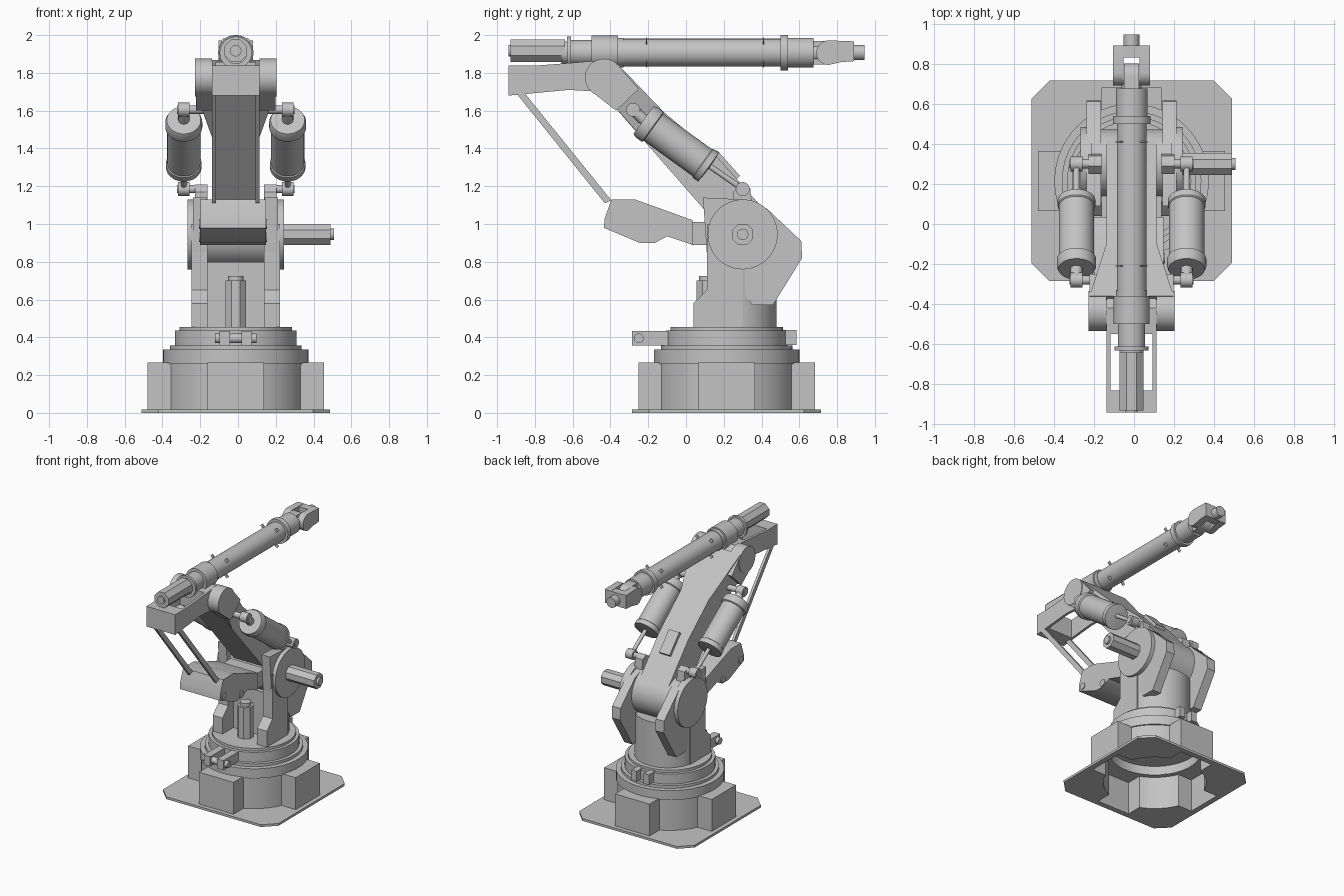
import bpy, bmesh, math
from mathutils import Vector, Matrix

if "Cube" in bpy.data.objects:
    bpy.data.objects.remove(bpy.data.objects["Cube"])

grey = bpy.data.materials.new("machine grey")
grey.use_nodes = True
grey.diffuse_color = (0.55, 0.55, 0.55, 1)
grey.node_tree.nodes["Principled BSDF"].inputs["Base Color"].default_value = (0.55, 0.55, 0.55, 1)

C = -0.012                     # symmetry plane of the machine
BASE_Y = 0.215                 # turning axis
SHOULDER = (0.30, 0.945)       # joints as (y, z)
ELBOW = (-0.435, 1.775)
ARM_Z = 1.907


def finish(bm, name):
    bmesh.ops.remove_doubles(bm, verts=bm.verts, dist=1e-5)
    bmesh.ops.recalc_face_normals(bm, faces=bm.faces)
    mesh = bpy.data.meshes.new(name)
    bm.to_mesh(mesh)
    bm.free()
    mesh.materials.append(grey)
    obj = bpy.data.objects.new(name, mesh)
    bpy.context.collection.objects.link(obj)
    bpy.ops.object.select_all(action="DESELECT")
    obj.select_set(True)
    bpy.context.view_layer.objects.active = obj
    bpy.ops.object.shade_smooth_by_angle(angle=math.radians(32))
    return obj


def prism(name, profile, x0, x1):
    """Side profile of (y, z) points, extruded from x0 to x1."""
    bm = bmesh.new()
    face = bm.faces.new([bm.verts.new((x0, y, z)) for y, z in profile])
    new = bmesh.ops.extrude_face_region(bm, geom=[face])["geom"]
    bmesh.ops.translate(bm, verts=[v for v in new if isinstance(v, bmesh.types.BMVert)], vec=(x1 - x0, 0, 0))
    return finish(bm, name)


def centred(name, profile, half):
    return prism(name, profile, C - half, C + half)


def box(name, x0, x1, y0, y1, z0, z1):
    return prism(name, [(y0, z0), (y1, z0), (y1, z1), (y0, z1)], x0, x1)


def slab(name, loops, z0, z1):
    """Plan outline, with optional hole loops, extruded upward."""
    bm = bmesh.new()
    edges = []
    for loop in loops:
        vs = [bm.verts.new((x, y, z0)) for x, y in loop]
        edges += [bm.edges.new((vs[i - 1], vs[i])) for i in range(len(vs))]
    bmesh.ops.triangle_fill(bm, edges=edges, use_beauty=True)
    new = bmesh.ops.extrude_face_region(bm, geom=bm.faces[:])["geom"]
    bmesh.ops.translate(bm, verts=[v for v in new if isinstance(v, bmesh.types.BMVert)], vec=(0, 0, z1 - z0))
    return finish(bm, name)


def lathe(name, profile, origin, axis, sides=48, turn=0.0):
    """Profile of (radius, distance) points spun about an axis."""
    bm = bmesh.new()
    vs = [bm.verts.new((r, 0, h)) for r, h in profile]
    edges = [bm.edges.new(pair) for pair in zip(vs, vs[1:])]
    bmesh.ops.spin(bm, geom=vs + edges, axis=(0, 0, 1), cent=(0, 0, 0), steps=sides, angle=math.tau)
    place = Matrix.Translation(origin) @ Vector(axis).to_track_quat("Z", "Y").to_matrix().to_4x4()
    bmesh.ops.transform(bm, matrix=place @ Matrix.Rotation(turn, 4, "Z"), verts=bm.verts)
    return finish(bm, name)


def rod(name, a, b, r, sides=32, turn=0.0):
    d = Vector(b) - Vector(a)
    return lathe(name, [(0, 0), (r, 0), (r, d.length), (0, d.length)], a, d, sides, turn)


def arc(cx, cy, r, a0, a1, n):
    return [(cx + r * math.cos(a0 + (a1 - a0) * i / n), cy + r * math.sin(a0 + (a1 - a0) * i / n)) for i in range(n + 1)]


def base_outline(r, reach, half):
    """Round drum with four square blocks."""
    pts, a = [], math.asin(half / r)
    for k in range(4):
        quarter = [(reach, -half), (reach, half)] + arc(0, 0, r, a, math.pi / 2 - a, 10)
        for x, y in quarter:
            c, s = ((1, 0), (0, 1), (-1, 0), (0, -1))[k]
            pts.append((C + c * x - s * y, BASE_Y + s * x + c * y))
    return pts


# Hollow base
plate = []
for sx, sy in ((1, 1), (-1, 1), (-1, -1), (1, -1)):
    corner = [(C + sx * 0.5, BASE_Y + sy * 0.41), (C + sx * 0.41, BASE_Y + sy * 0.5)]
    plate += corner if sx * sy > 0 else corner[::-1]
outer, inner = base_outline(0.375, 0.467, 0.15), base_outline(0.365, 0.457, 0.14)
slab("base_plate", [plate, inner], 0, 0.018)
slab("base_drum", [outer, inner], 0.005, 0.268)
slab("base_drum_top", [outer, arc(C, BASE_Y, 0.33, 0, math.tau * 47 / 48, 47)], 0.255, 0.268)

# Stepped turntable
lathe("turntable", [(0, 0.325), (0.33, 0.325), (0.33, 0.26), (0.385, 0.26), (0.385, 0.335), (0.348, 0.335),
                    (0.348, 0.357), (0.322, 0.357), (0.322, 0.435), (0.298, 0.435), (0.298, 0.455), (0, 0.455)],
      (C, BASE_Y, 0), (0, 0, 1), 64)
for s in (-1, 1):
    box("front_clamp", C + s * 0.03, C + s * 0.085, -0.285, -0.08, 0.357, 0.433)
    box("rear_clamp", C + s * 0.03, C + s * 0.075, 0.5, 0.585, 0.36, 0.44)
rod("clamp_bolt", (C - 0.11, -0.25, 0.395), (C + 0.11, -0.25, 0.395), 0.026)

# Column and shoulder housing
slab("column", [arc(C, 0.245, 0.235, -0.3, math.pi + 0.3, 32)], 0.455, 0.8)
rod("upright_motor", (C, 0.11, 0.455), (C, 0.11, 0.7), 0.06, 8, math.pi / 8)
rod("upright_motor_cap", (C, 0.11, 0.7), (C, 0.11, 0.725), 0.04)
sy, sz = SHOULDER
for s in (-1, 1):
    prism("column_gusset", [(0.04, 0.455), (0.04, 0.58), (0.11, 0.65), (0.11, 1.0), (0.3, 1.0), (0.3, 0.455)],
          C + s * 0.15, C + s * 0.235)
    prism("shoulder_flank", [(0.09, 1.14), (0.3, 1.13), (0.43, 1.08), (0.61, 0.91), (0.615, 0.82), (0.46, 0.57),
                             (0.35, 0.57), (0.2, 0.8), (0.11, 0.85)], C + s * 0.153, C + s * 0.225)
    rod("shoulder_disc", (C + s * 0.2, sy, sz), (C + s * 0.255, sy, sz), 0.185, 64)
rod("shoulder_hub", (C - 0.155, sy, sz), (C + 0.155, sy, sz), 0.172, 64)
rod("side_motor", (0.24, sy, sz), (0.49, sy, sz), 0.06, 8, math.pi / 8)
rod("side_motor_tip", (0.48, sy, sz), (0.507, sy, sz), 0.03)

# Crank lever and link rods
prism("crank_lever", [(-0.435, 0.98), (-0.43, 1.03), (-0.395, 1.13), (-0.27, 1.13), (0.035, 1.02), (0.035, 0.89),
                      (-0.1, 0.935), (-0.165, 0.9), (-0.245, 0.9)], -0.2, 0.148)
box("crank_joint", C - 0.15, C + 0.15, 0.03, 0.2, 0.89, 1.01)
for y, z in ((-0.39, 1.0), (-0.17, 0.93)):
    rod("crank_pin", (-0.206, y, z), (0.154, y, z), 0.026)
for s in (-1, 1):
    prism("link_rod", [(-0.905, 1.7), (-0.86, 1.7), (-0.395, 1.125), (-0.43, 1.11)], C + s * 0.105, C + s * 0.125)

# Lower arm
centred("lower_arm", [(-0.44, 1.69), (-0.34, 1.8), (-0.185, 1.65), (0.17, 1.35), (0.427, 1.06), SHOULDER, (0.205, 0.952)], 0.125)
flare = centred("arm_flare", [(-0.44, 1.69), (-0.36, 1.845), (-0.1, 1.575), (-0.235, 1.46)], 0.21)
for v in flare.data.vertices:
    if v.co.z < 1.6:
        v.co.x = C + (v.co.x - C) * 0.6
centred("arm_back_plate", [(0.14, 1.37), (0.165, 1.39), (0.285, 1.255), (0.26, 1.23)], 0.045)
ey, ez = ELBOW
for s in (-1, 1):
    rod("elbow_ear", (C + s * 0.125, ey, ez), (C + s * 0.215, ey, ez), 0.1, 48)
    prism("elbow_cheek", [(-0.505, 1.705), (-0.365, 1.845), (-0.25, 1.715), (-0.37, 1.6)], C + s * 0.123, C + s * 0.21)

# Upper arm bracket
side = [(-0.94, 1.68), (-0.94, 1.838), (-0.8, 1.838), (-0.52, 1.86), (-0.42, 1.868), (-0.35, 1.8), (-0.45, 1.7), (-0.62, 1.71)]
for s in (-1, 1):
    prism("bracket_wall", side, C + s * 0.105, C + s * 0.125)
centred("bracket_front", [(-0.94, 1.68), (-0.94, 1.838), (-0.83, 1.838), (-0.83, 1.69)], 0.125)
centred("bracket_rear", [(-0.55, 1.706), (-0.55, 1.858)] + side[4:7], 0.125)

# Forearm
lathe("forearm", [(0, -0.66), (0.06, -0.66), (0.06, -0.63), (0.085, -0.63), (0.085, -0.61), (0.068, -0.61), (0.068, -0.5),
                  (0.09, -0.5), (0.09, -0.36), (0.078, -0.36), (0.078, -0.33), (0.074, -0.33), (0.074, 0.5),
                  (0.094, 0.5), (0.094, 0.54), (0.079, 0.54), (0.079, 0.675), (0.05, 0.675), (0.05, 0.7), (0, 0.7)],
      (C, 0, ARM_Z), (0, 1, 0), 48)
rod("wrist_motor", (C, -0.93, ARM_Z + 0.01), (C, -0.64, ARM_Z + 0.01), 0.064, 8, math.pi / 8)
rod("wrist_motor_tip", (C, -0.94, ARM_Z + 0.01), (C, -0.92, ARM_Z + 0.01), 0.03)
for y in (-0.21, 0.41):
    for k in range(4):
        a = math.pi / 4 + k * math.pi / 2
        tab = box("hose_tab", -0.012, 0.012, y - 0.003, y + 0.003, 0.06, 0.1)
        tab.matrix_world = Matrix.Translation((C, 0, ARM_Z)) @ Matrix.Rotation(a, 4, "Y")

# Wrist
centred("wrist_knuckle", arc(0.74, ARM_Z, 0.062, -math.pi / 2, math.pi / 2, 12) + [(0.66, ARM_Z + 0.062), (0.66, ARM_Z - 0.062)], 0.038)
for s in (-1, 1):
    prism("wrist_cheek", arc(0.755, ARM_Z, 0.065, math.pi / 2, math.pi * 1.5, 14)
          + [(0.82, ARM_Z - 0.05), (0.89, ARM_Z - 0.045), (0.89, ARM_Z + 0.06)], C + s * 0.04, C + s * 0.092)
box("wrist_bridge", C - 0.09, C + 0.09, 0.83, 0.89, ARM_Z - 0.044, ARM_Z + 0.059)
rod("tool_flange", (C, 0.88, ARM_Z), (C, 0.945, ARM_Z), 0.04)

# Balance cylinders
top, low = Vector((0, -0.28, 1.605)), Vector((0, 0.30, 1.185))
axis = (low - top).normalized()
for s in (-1, 1):
    off = Vector((C + s * 0.275, 0, 0))
    body = off + Vector((0, -0.225, 1.55))
    lathe("balance_cylinder", [(0, 0), (0.09, 0), (0.098, 0.02), (0.098, 0.06), (0.088, 0.065), (0.088, 0.385),
                               (0.094, 0.39), (0.094, 0.425), (0.04, 0.43), (0, 0.43)], body, axis, 40)
    rod("balance_rod", body, off + low, 0.015, 16)
    rod("balance_eye", off + top, body + axis * 0.02, 0.03, 16)
    for name, p, r, reach in (("upper_pivot", top, 0.037, 0.03), ("lower_pivot", low, 0.037, 0.03)):
        rod(name, off + p - Vector((0.03, 0, 0)), off + p + Vector((0.03, 0, 0)), r, 24)
        rod(name + "_pin", off + p + Vector((s * 0.035, 0, 0)), (C + s * 0.15, p.y, p.z), 0.022, 20)
    prism("lower_pivot_block", [(0.25, 1.1), (0.25, 1.17), (0.29, 1.21), (0.34, 1.19), (0.35, 1.1)], C + s * 0.15, C + s * 0.215)
